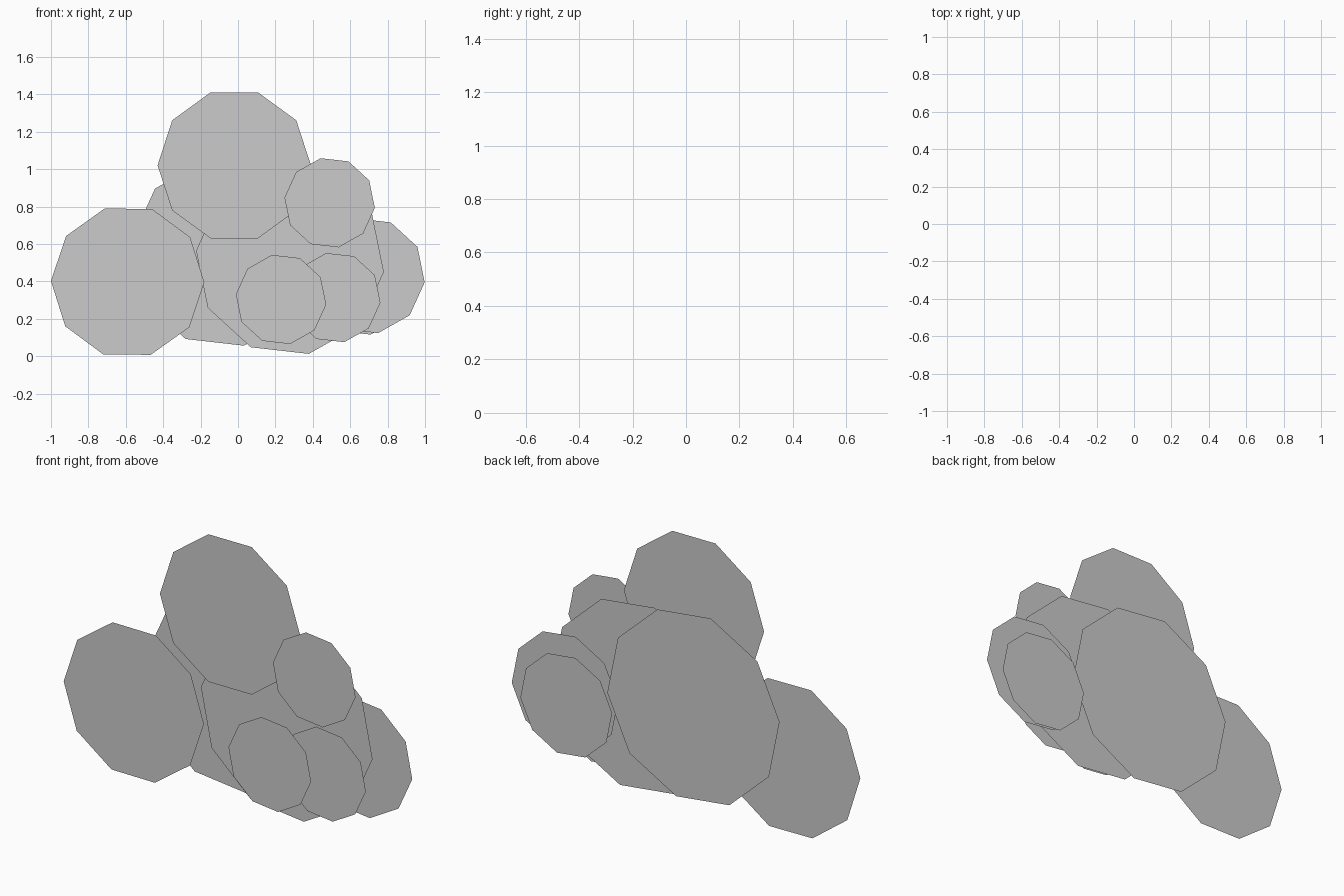
import bpy, bmesh
from math import cos, sin, radians

if "Cube" in bpy.data.objects:
    bpy.data.objects.remove(bpy.data.objects["Cube"])


def disc(name, x, y, z, r, turn):
    """Flat ten-sided disc facing the front."""
    bm = bmesh.new()
    angles = [radians(turn + 36 * i) for i in range(10)]
    bm.faces.new([bm.verts.new((r * cos(a), 0, r * sin(a))) for a in angles])
    mesh = bpy.data.meshes.new(name)
    bm.to_mesh(mesh)
    bm.free()
    obj = bpy.data.objects.new(name, mesh)
    obj.location = (x, y, z)
    bpy.context.collection.objects.link(obj)


# Layered puffs, front to back: name, x, y, z, radius, turn
PUFFS = [
    ("upper_right_small_puff", 0.49, -0.063, 0.82, 0.243, -6.5),
    ("lower_front_small_puff", 0.23, -0.063, 0.303, 0.243, -6.5),
    ("top_puff", -0.02, -0.038, 1.02, 0.41, 0),
    ("left_puff", -0.59, -0.028, 0.398, 0.41, -0.5),
    ("lower_right_small_puff", 0.52, -0.02, 0.313, 0.243, -6.5),
    ("middle_large_puff", 0.278, 0.01, 0.507, 0.505, -6.5),
    ("right_puff", 0.687, 0.03, 0.43, 0.313, -6.5),
    ("back_large_puff", -0.07, 0.038, 0.553, 0.507, -6.5),
    ("back_right_puff", 0.655, 0.065, 0.38, 0.27, -6.5),
]
for puff in PUFFS:
    disc(*puff)
